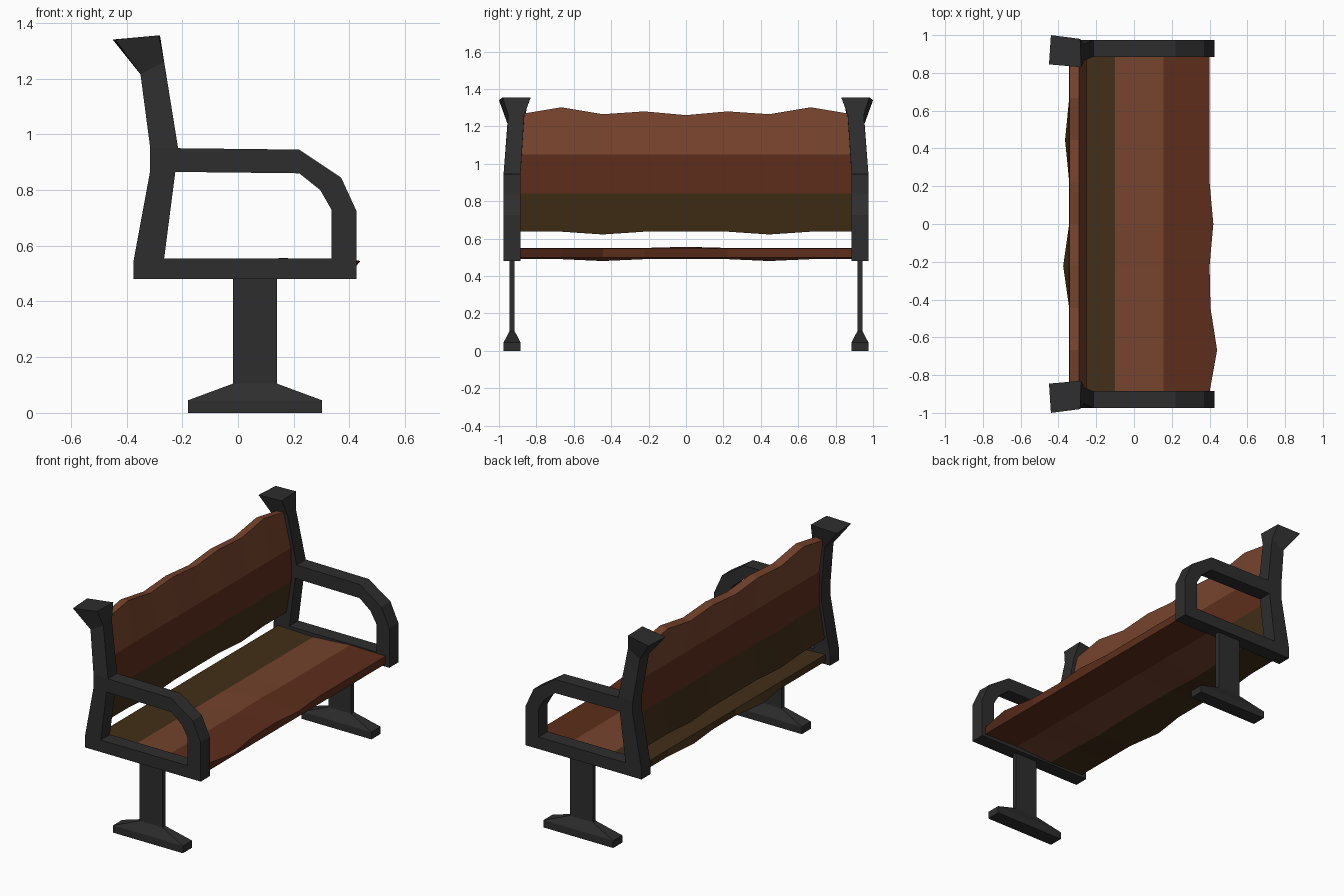
import bpy, bmesh

if "Cube" in bpy.data.objects:
    bpy.data.objects.remove(bpy.data.objects["Cube"])

def material(name, r, g, b):
    m = bpy.data.materials.new(name)
    m.diffuse_color = (r, g, b, 1)
    m.use_nodes = True
    m.node_tree.nodes["Principled BSDF"].inputs["Base Color"].default_value = m.diffuse_color
    return m

IRON = material("dark_iron", .027, .027, .028)
OLIVE = material("olive_wood", .055, .028, .009)
LIGHT = material("light_wood", .18, .056, .026)
DARK = material("dark_wood", .11, .027, .011)

def loft(name, rings, mats, closed_start=True, closed_end=True, face_mat=None):
    """Skin a list of equal-sized point rings with flat quads."""
    bm = bmesh.new()
    vs = [[bm.verts.new(p) for p in ring] for ring in rings]
    n = len(rings[0])
    for a, b in zip(vs, vs[1:]):
        for i in range(n):
            j = (i + 1) % n
            f = bm.faces.new((a[i], a[j], b[j], b[i]))
            if face_mat:
                f.material_index = face_mat[i]
    if closed_start:
        bm.faces.new(vs[0][::-1])
    if closed_end:
        bm.faces.new(vs[-1])
    bmesh.ops.remove_doubles(bm, verts=bm.verts, dist=.0005)
    bmesh.ops.recalc_face_normals(bm, faces=bm.faces)
    me = bpy.data.meshes.new(name)
    bm.to_mesh(me)
    bm.free()
    for m in mats:
        me.materials.append(m)
    ob = bpy.data.objects.new(name, me)
    bpy.context.collection.objects.link(ob)
    return ob

# Side frames: (outer x, z, inner x, z), armrest round to the rail, then up the back post
FRAME = [(-.215, .95, -.225, .865), (.22, .945, .22, .86), (.37, .845, .295, .80),
         (.425, .725, .335, .73), (.425, .48, .335, .555), (-.375, .48, -.265, .555),
         (-.375, .545, -.265, .555), (-.315, .87, -.225, .865), (-.315, .95, -.215, .95)]
for side, s in (("left", -1), ("right", 1)):
    rings = [[(a, s * .885, b), (a, s * .975, b), (c, s * .975, d), (c, s * .885, d)]
             for a, b, c, d in FRAME]
    # Leaning post neck and flared, slightly twisted finial
    rings.append([(-.35, s * .865, 1.215), (-.35, s * .955, 1.215),
                  (-.265, s * .95, 1.26), (-.265, s * .865, 1.26)])
    rings.append([(-.45, s * .845, 1.34), (-.44, s * 1.0, 1.34),
                  (-.285, s * .98, 1.355), (-.28, s * .83, 1.355)])
    loft(side + "_frame", rings, [IRON], closed_start=False)

    # Pedestal leg with a sloped foot
    levels = [(-.18, .302, .045, 0), (-.18, .302, .045, .045),
              (-.018, .14, .014, .105), (-.018, .14, .014, .485)]
    loft(side + "_leg", [[(x0, s * .93 - h, z), (x1, s * .93 - h, z),
                          (x1, s * .93 + h, z), (x0, s * .93 + h, z)]
                         for x0, x1, h, z in levels], [IRON], closed_end=False)

# Wooden slabs: three bands each, waney edges along y
STATIONS = [-.89 + i * .2225 for i in range(9)]
BANDS = [0, 1, 2, 2, 2, 1, 0, 0]

FRONT = [0, .04, .005, 0, .02, 0, 0, 0, 0]
REAR = [0, 0, 0, .032, 0, 0, .022, 0, 0]
DIP = [0, 0, .01, 0, 0, 0, .01, 0, 0]
seat = []
for i, y in enumerate(STATIONS):
    up = .006 if i == 4 else 0
    seat.append([(-.343, y, .54), (-.1, y, .532), (.155, y, .55 + up), (.40 + FRONT[i], y, .546),
                 (.40, y, .498), (.155, y, .505), (-.1, y, .49 - DIP[i]), (-.343 - REAR[i], y, .498)])
loft("seat", seat, [OLIVE, LIGHT, DARK], face_mat=BANDS)

TOP = [0, .037, 0, .015, -.005, .015, 0, .037, 0]
back = []
for i, y in enumerate(STATIONS):
    low = .637 - 1.5 * DIP[i]
    back.append([(-.285, y, low), (-.252, y, .84), (-.25, y, 1.05), (-.29, y, 1.265 + TOP[i]),
                 (-.342, y, 1.258 + TOP[i]), (-.305, y, 1.05), (-.302 - DIP[i], y, .84), (-.338, y, low)])
loft("backrest", back, [OLIVE, DARK, LIGHT], face_mat=BANDS)
